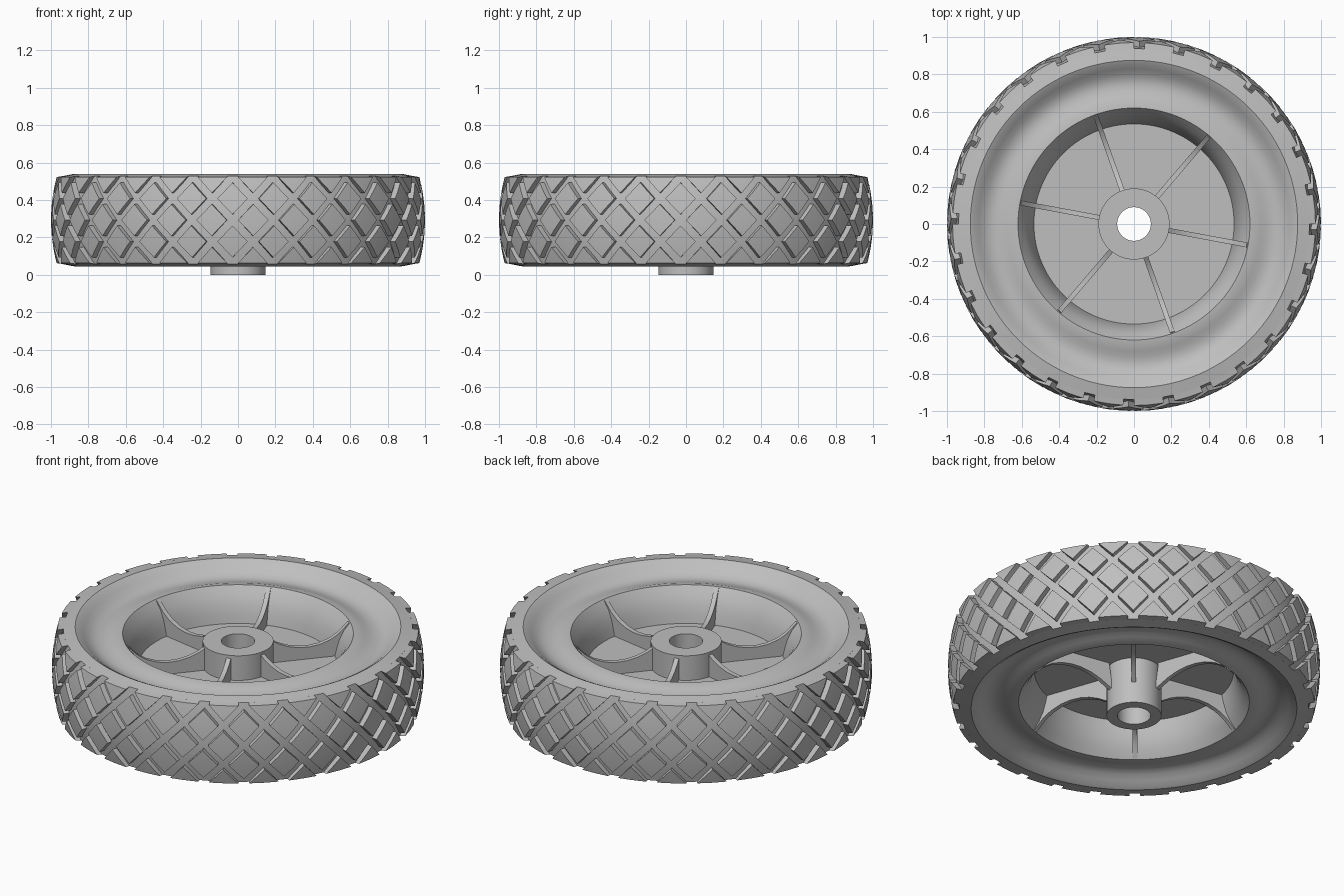
import bpy, bmesh
from math import sin, cos, pi, radians

old = bpy.data.objects.get("Cube")
if old:
    bpy.data.objects.remove(old)

GREY = (0.52, 0.52, 0.52, 1)
grey = bpy.data.materials.new("plain_grey")
grey.use_nodes = True
grey.diffuse_color = GREY
grey.node_tree.nodes["Principled BSDF"].inputs["Base Color"].default_value = GREY

MID = 0.2925      # mid height of the tyre
EDGE = 0.23       # half height of the tread
DEPTH = 0.032     # groove depth
COUNT = 28        # tread blocks round the tyre
PITCH = 2 * pi / COUNT


def finish(name, bm, angle=30):
    bmesh.ops.recalc_face_normals(bm, faces=bm.faces)
    mesh = bpy.data.meshes.new(name)
    bm.to_mesh(mesh)
    bm.free()
    mesh.materials.append(grey)
    obj = bpy.data.objects.new(name, mesh)
    bpy.context.collection.objects.link(obj)
    bpy.ops.object.select_all(action='DESELECT')
    obj.select_set(True)
    bpy.context.view_layer.objects.active = obj
    bpy.ops.object.shade_smooth_by_angle(angle=radians(angle))
    return obj


def polar(r, a, z):
    return (r * cos(a), r * sin(a), z)


def lathe(name, profile, steps=112):
    """Revolve a closed (radius, height) loop round z."""
    bm = bmesh.new()
    rings = [[bm.verts.new(polar(r, 2 * pi * s / steps, z)) for r, z in profile]
             for s in range(steps)]
    n = len(profile)
    for s in range(steps):
        a, b = rings[s], rings[(s + 1) % steps]
        for i in range(n):
            j = (i + 1) % n
            bm.faces.new((a[i], b[i], b[j], a[j]))
    return finish(name, bm)


def flip(points):
    return [(r, 2 * MID - z) for r, z in reversed(points)]


def crown(h):
    """Outer tread radius at height h from the middle."""
    return 1.0 - 0.03 * (h / EDGE) ** 2


# Wheel body: web, sloping rim wall, dished side wall, tread floor
side = [(0.535, 0.31), (0.545, 0.355), (0.56, 0.405), (0.585, 0.455), (0.62, 0.50),
        (0.65, 0.497), (0.68, 0.487), (0.71, 0.477), (0.74, 0.472), (0.77, 0.475),
        (0.80, 0.488), (0.83, 0.51), (0.855, 0.53), (0.875, 0.54),
        (crown(EDGE) - DEPTH, MID + EDGE + 0.005)]
floor = [(crown(h * EDGE) - DEPTH, MID + h * EDGE) for h in (0.75, 0.5, 0.25, 0, -0.25, -0.5, -0.75)]
lathe("wheel_body", [(0.12, 0.31)] + side + floor + flip(side) + [(0.12, 0.275)])

# Hub with bore, wider above the web
lathe("hub", [(0.09, 0.456), (0.19, 0.456), (0.19, 0.29), (0.147, 0.29), (0.147, 0), (0.09, 0)], 64)

# Six thin curved ribs on both sides of the web
bm = bmesh.new()
upper = [(0.18, 0.445), (0.22, 0.418), (0.27, 0.397), (0.33, 0.383), (0.39, 0.38),
         (0.45, 0.388), (0.51, 0.41), (0.56, 0.443), (0.595, 0.48), (0.612, 0.497), (0.62, 0.49),
         (0.57, 0.40), (0.545, 0.30)]
lower = flip(upper)
lower[-1] = (0.14, 0.12)
outline = upper + lower
for k in range(6):
    a = radians(49.5 + 60 * k)
    sides = []
    for t in (-0.013, 0.013):
        sides.append([bm.verts.new((r * cos(a) - t * sin(a), r * sin(a) + t * cos(a), z))
                      for r, z in outline])
    for loop in sides:
        bm.faces.new(loop)
    for i in range(len(outline)):
        j = (i + 1) % len(outline)
        bm.faces.new((sides[0][i], sides[0][j], sides[1][j], sides[1][i]))
finish("ribs", bm)

# Raised diamond tread blocks, halved along both edges of the tyre
bm = bmesh.new()


def block(angle, height, corners):
    outline = []
    for i, (u, h) in enumerate(corners):
        u2, h2 = corners[(i + 1) % len(corners)]
        outline += [(u, h), ((u + u2) / 2, (h + h2) / 2)]
    top, base = [], []
    for u, h in outline:
        h += height
        at_edge = abs(h) > EDGE - 0.001
        drop = 0.005 * (1 if h > 0 else -1) if at_edge else 0
        sink = DEPTH if at_edge else DEPTH + 0.006
        top.append(bm.verts.new(polar(crown(h), angle + u, MID + h)))
        base.append(bm.verts.new(polar(crown(h) - sink, angle + u, MID + h + drop)))
    mu = sum(u for u, h in corners) / len(corners)
    mh = height + sum(h for u, h in corners) / len(corners)
    centre = bm.verts.new(polar(crown(mh), angle + mu, MID + mh))
    for i in range(len(top)):
        j = (i + 1) % len(top)
        bm.faces.new((top[i], top[j], centre))
        bm.faces.new((top[i], base[i], base[j], top[j]))


HALF = PITCH / 2 - 0.03
TALL = EDGE / 2 - 0.03
for k in range(COUNT):
    for row in range(-2, 3):
        a = radians(88.3) + PITCH * (k + (0.5 if row % 2 == 0 else 0))
        corners = [(HALF, 0), (0, TALL), (-HALF, 0), (0, -TALL)]
        if row == 2:
            corners = [corners[0], corners[2], corners[3]]
        elif row == -2:
            corners = corners[:3]
        block(a, row * EDGE / 2, corners)
finish("tread_blocks", bm)
